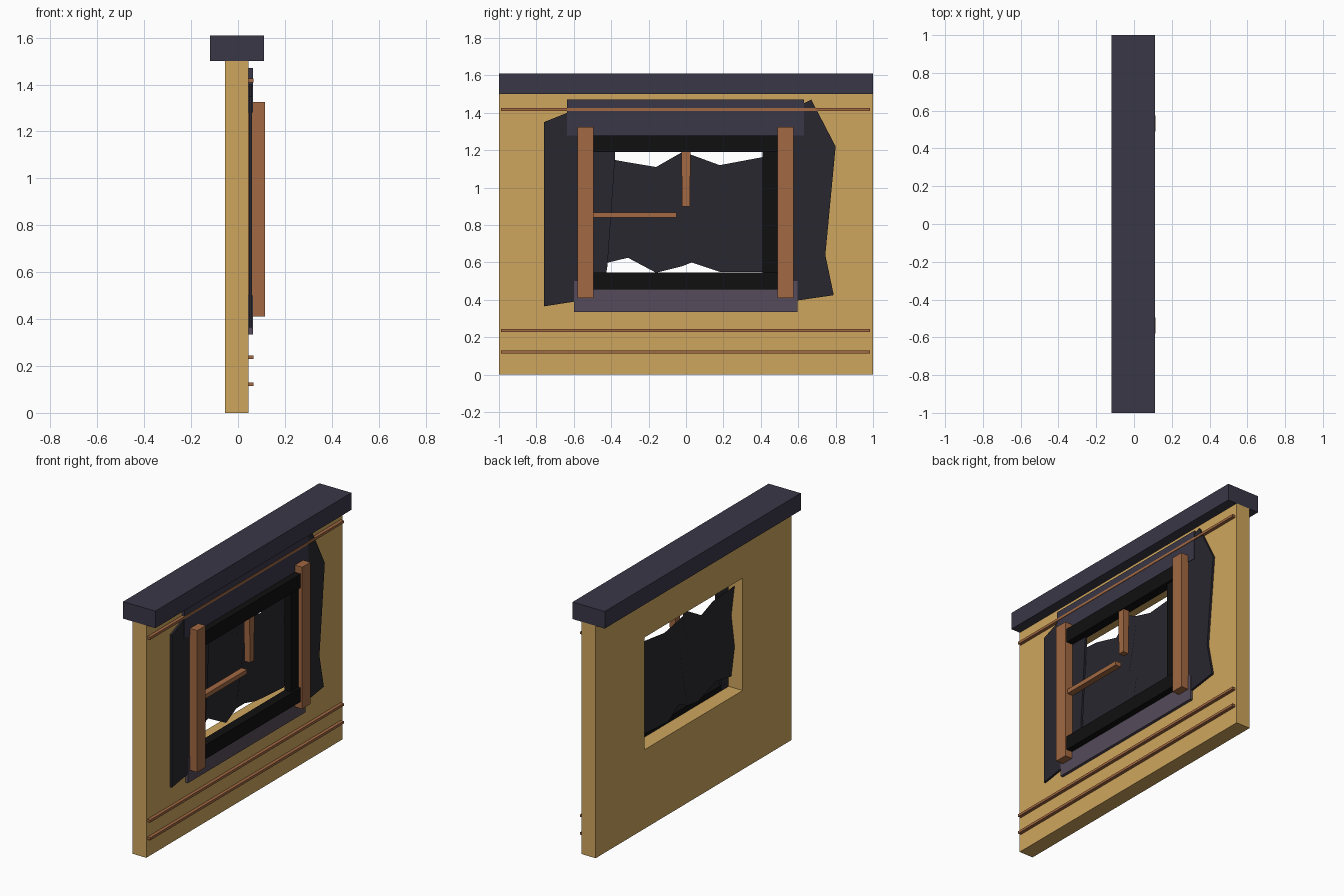
import bpy, bmesh

if "Cube" in bpy.data.objects:
    bpy.data.objects.remove(bpy.data.objects["Cube"])


def material(name, rgb):
    m = bpy.data.materials.new(name)
    m.diffuse_color = (*rgb, 1)
    m.use_nodes = True
    m.node_tree.nodes["Principled BSDF"].inputs["Base Color"].default_value = m.diffuse_color
    return m


TAN = material("plaster", (0.62, 0.38, 0.11))
SLATE = material("slate", (0.042, 0.038, 0.062))
CLOTH = material("dark_cloth", (0.022, 0.02, 0.028))
BLACK = material("black_frame", (0.005, 0.005, 0.005))
PURPLE = material("sill_stone", (0.09, 0.07, 0.1))
WOOD = material("wood", (0.36, 0.14, 0.055))


def finish(bm, name, mat):
    bmesh.ops.recalc_face_normals(bm, faces=bm.faces)
    me = bpy.data.meshes.new(name)
    bm.to_mesh(me)
    bm.free()
    me.materials.append(mat)
    ob = bpy.data.objects.new(name, me)
    bpy.context.collection.objects.link(ob)
    return ob


def box(name, x, y, z, mat, bottom_scale=1.0):
    """Box from (min, max) pairs; bottom_scale tapers the lower end in y."""
    bm = bmesh.new()
    bmesh.ops.create_cube(bm, size=1)
    for v in bm.verts:
        k = bottom_scale if v.co.z < 0 else 1
        v.co = [sum(r) / 2 + c * (r[1] - r[0])
                for r, c in zip((x, y, z), (v.co.x, v.co.y * k, v.co.z))]
    return finish(bm, name, mat)


def sheet(name, outline, x0, x1, mat):
    """Flat outline in the y-z plane, given thickness along x."""
    bm = bmesh.new()
    face = bm.faces.new([bm.verts.new((x0, y, z)) for y, z in outline])
    ext = bmesh.ops.extrude_face_region(bm, geom=[face])["geom"]
    for v in ext:
        if isinstance(v, bmesh.types.BMVert):
            v.co.x = x1
    return finish(bm, name, mat)


# Wall with a square-cut window opening, made as a ring of quads
bm = bmesh.new()
ys, zs = (-1, -0.5, 0.5, 1), (0, 0.51, 1.235, 1.5)
grid = [[bm.verts.new((-0.055, y, z)) for z in zs] for y in ys]
for i in range(3):
    for j in range(3):
        if (i, j) != (1, 1):
            bm.faces.new((grid[i][j], grid[i + 1][j],
                          grid[i + 1][j + 1], grid[i][j + 1]))
ext = bmesh.ops.extrude_face_region(bm, geom=bm.faces[:])["geom"]
for v in ext:
    if isinstance(v, bmesh.types.BMVert):
        v.co.x = 0.045
finish(bm, "wall", TAN)

# Coping on top of the wall
box("wall_cap", (-0.12, 0.11), (-1, 1), (1.5, 1.61), SLATE)

# Thin horizontal battens
for i, z in enumerate((0.122, 0.237, 1.417)):
    box(f"batten_{i}", (0.045, 0.066), (-0.99, 0.985), (z - 0.008, z + 0.008), WOOD)

# Lintel and sill boards
box("lintel", (0.045, 0.063), (-0.635, 0.63), (1.28, 1.47), SLATE)
box("sill", (0.045, 0.064), (-0.6, 0.595), (0.335, 0.5), PURPLE)

# Ragged outer curtains lying on the wall
sheet("left_curtain", [(-0.76, 1.35), (-0.61, 1.41), (-0.38, 1.235), (-0.38, 1.15),
                       (-0.42, 0.58), (-0.45, 0.42), (-0.6, 0.39), (-0.76, 0.365)],
      0.046, 0.060, CLOTH)
sheet("right_curtain", [(0.45, 1.36), (0.67, 1.47), (0.8, 1.22), (0.745, 0.64),
                        (0.79, 0.425), (0.55, 0.39), (0.45, 0.5)],
      0.046, 0.060, CLOTH)

# Torn cloth hanging inside the opening, with shallow folds
columns = [(-0.5, 1.17, 0.58), (-0.31, 1.135, 0.625), (-0.16, 1.11, 0.545),
           (-0.02, 1.19, 0.58), (0.03, 1.175, 0.6), (0.18, 1.12, 0.55),
           (0.42, 1.165, 0.55), (0.5, 1.18, 0.55)]
bm = bmesh.new()
rows = []
for i, (y, top, low) in enumerate(columns):
    rows.append([bm.verts.new((0.015 + 0.012 * (-1) ** (i + j), y, low + (top - low) * j / 3))
                 for j in range(4)])
for a, b in zip(rows, rows[1:]):
    for j in range(3):
        bm.faces.new((a[j], b[j], b[j + 1], a[j + 1]))
finish(bm, "torn_cloth", CLOTH)

# Window frame: rails between wooden posts
for name, z in (("top_rail", (1.19, 1.28)), ("bottom_rail", (0.455, 0.545))):
    box(name, (0.046, 0.105), (-0.577, 0.572), z, BLACK)
box("right_jamb", (0.046, 0.09), (0.41, 0.5), (0.54, 1.195), BLACK)
for name, y in (("left_post", (-0.58, -0.495)), ("right_post", (0.49, 0.575))):
    box(name, (0.045, 0.115), y, (0.41, 1.325), WOOD)

# Broken glazing bars
box("broken_crossbar", (0.06, 0.1), (-0.5, -0.05), (0.84, 0.868), WOOD)
box("broken_upright", (0.06, 0.1), (-0.025, 0.025), (0.9, 1.2), WOOD, 0.8)
